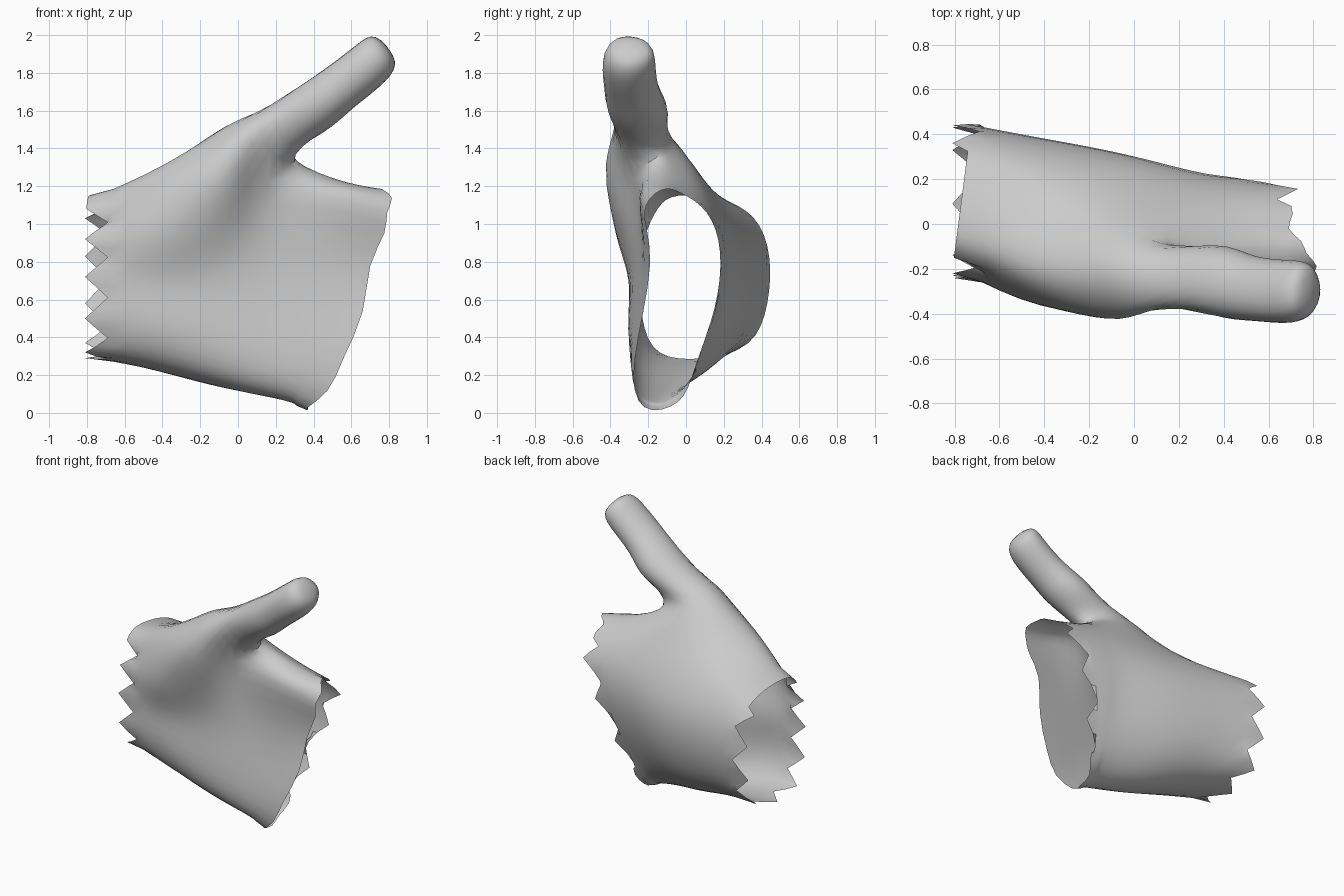
import bpy
import bmesh
import math
from mathutils import Vector

default_cube = bpy.data.objects.get("Cube")
if default_cube:
    bpy.data.objects.remove(default_cube, do_unlink=True)

points = []   # positions the finished skin should pass through
faces = []


def add_ring(ring):
    """Store a ring of points and return their indices."""
    start = len(points)
    points.extend(Vector(p) for p in ring)
    return list(range(start, len(points)))


def bridge(ring_a, ring_b):
    """Join two equal closed rings with quads."""
    count = len(ring_a)
    for i in range(count):
        j = (i + 1) % count
        faces.append((ring_a[i], ring_a[j], ring_b[j], ring_b[i]))


def section(x, lean, profile):
    """Hand cross-section, tilted back where it rises into the thumb."""
    return [(x - lean * max(0, z - 1), y, z) for y, z in profile]


# Cross-sections from the top ridge, down the back, and up the front
wrist = section(-.74, 0, [
    (-.04, 1.15), (.18, 1.13), (.36, 1.03), (.44, .83), (.43, .58), (.33, .37),
    (.09, .29), (-.14, .32), (-.23, .5), (-.24, .72), (-.22, .92), (-.15, 1.08)])
heel = section(-.42, 0, [
    (-.2, 1.3), (.05, 1.22), (.26, 1.08), (.38, .81), (.34, .49), (.19, .29),
    (-.02, .22), (-.22, .28), (-.3, .48), (-.3, .7), (-.36, .93), (-.33, 1.16)])
palm = section(-.06, .2, [
    (-.25, 1.46), (-.03, 1.37), (.18, 1.12), (.31, .82), (.26, .45), (.09, .21),
    (-.09, .13), (-.25, .19), (-.3, .4), (-.285, .71), (-.345, 1), (-.425, 1.28)])
fork = section(.25, .4, [
    (-.25, 1.56), (-.07, 1.45), (.1, 1.2), (.23, .9), (.2, .55), (.07, .25),
    (-.08, .08), (-.24, .1), (-.29, .33), (-.24, .75), (-.275, 1.23), (-.39, 1.47)])

rings = [add_ring(r) for r in (wrist, heel, palm, fork)]
for first, second in zip(rings, rings[1:]):
    bridge(first, second)

# Finger opening: the lower part of the fork carried forward
crotch = add_ring([(.3, -.16, 1.35)])
branch = rings[-1]
knuckle_start = branch[1:11] + crotch
opening = [
    (.7, -.02, 1.16), (.7, .11, 1.06), (.62, .18, .85), (.5, .15, .55),
    (.42, .05, .25), (.38, -.04, .06), (.38, -.22, .03), (.57, -.27, .29),
    (.71, -.19, .78), (.8, -.22, 1.06), (.78, -.13, 1.18)]
middle = []
for i, end in zip(knuckle_start, opening):
    p = points[i].lerp(Vector(end), .5)
    if p.z > 1.15:
        p.z -= .04
    middle.append(p)
middle_ring = add_ring(middle)
opening_ring = add_ring(opening)
bridge(knuckle_start, middle_ring)
bridge(middle_ring, opening_ring)

# Thumb: the upper part of the fork carried up to a blunt tip
axis = Vector((.76, 0, .65)).normalized()
front = Vector((0, -1.15, 0))
upward = Vector((-axis.z, 0, axis.x))
previous = crotch + [branch[10], branch[11], branch[0], branch[1]]
for centre, radius in [((.36, -.25, 1.585), .135), ((.53, -.285, 1.71), .125),
                       ((.7, -.3, 1.845), .12), ((.775, -.29, 1.925), .085)]:
    ring = []
    for k in range(5):
        angle = math.radians(270 + 72 * k)
        # the front upper corner is fuller than the rest
        reach = radius * (1.12 if k == 2 else 1)
        ring.append(Vector(centre) + reach * (
            front * math.cos(angle) + upward * math.sin(angle)))
    current = add_ring(ring)
    bridge(previous, current)
    previous = current
faces.append(tuple(previous))

# Hand skin, subdivided
mesh = bpy.data.meshes.new("hand")
mesh.from_pydata(points, [], faces)
hand = bpy.data.objects.new("hand", mesh)
bpy.context.scene.collection.objects.link(hand)
smoother = hand.modifiers.new("smooth_skin", 'SUBSURF')
smoother.levels = smoother.render_levels = 2
smoother.boundary_smooth = 'ALL'


def evaluated_hand():
    hand.update_tag()
    bpy.context.view_layer.update()
    return hand.evaluated_get(bpy.context.evaluated_depsgraph_get())


# Push the cage outward until the smooth skin meets the wanted points
for step in range(8):
    smooth = evaluated_hand().data
    shifts = [(p - smooth.vertices[i].co) * .8 for i, p in enumerate(points)]
    for vertex, shift in zip(mesh.vertices, shifts):
        vertex.co += shift
    mesh.update()

bm = bmesh.new()
bm.from_mesh(evaluated_hand().data)
hand.modifiers.clear()


def rim(side):
    """Open-edge vertices on one side, sorted around the opening."""
    found = [v for v in bm.verts if v.is_boundary and v.co.x * side > 0]
    centre = sum((v.co for v in found), Vector()) / len(found)
    return sorted(found, key=lambda v: math.atan2(v.co.z - centre.z, v.co.y - centre.y))


# Torn wrist edge, left whole along the top
for i, v in enumerate(rim(-1)):
    if v.co.z > 1.06:
        v.co.x = -.79 + .13 * (v.co.y + .05)
    else:
        v.co.x -= .01 + .06 * math.cos(i * math.pi / 2)

# Torn finger edge, deepest along the back
for i, v in enumerate(rim(1)):
    depth = .06 if v.co.y > .05 and v.co.z < 1.1 else .01
    v.co.x += depth * math.cos(i * math.pi / 2)

bmesh.ops.recalc_face_normals(bm, faces=bm.faces[:])
bm.to_mesh(mesh)
bm.free()

# Plain grey material
grey = bpy.data.materials.new("plain_grey")
grey.use_nodes = True
colour = (.6, .6, .6, 1)
grey.diffuse_color = colour
grey.node_tree.nodes["Principled BSDF"].inputs["Base Color"].default_value = colour
mesh.materials.append(grey)

bpy.context.view_layer.objects.active = hand
hand.select_set(True)
bpy.ops.object.shade_smooth_by_angle(angle=math.radians(40))
